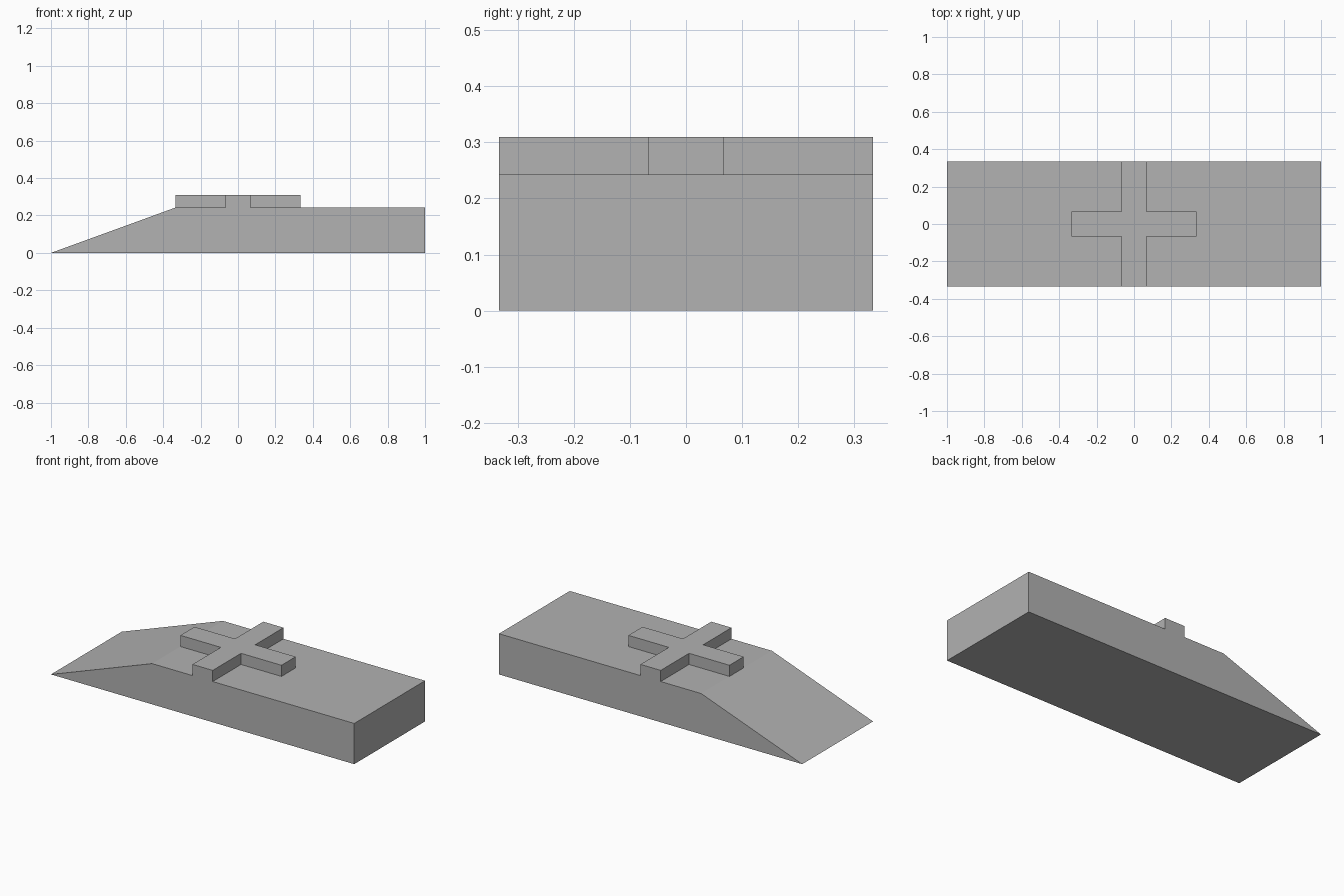
import bpy
import bmesh
from mathutils import Vector

cube = bpy.data.objects.get("Cube")
if cube:
    bpy.data.objects.remove(cube, do_unlink=True)

THIRD = 1 / 3      # half width, also half length of the cross arms
ARM = 1 / 15       # half thickness of the cross arms
DECK = 0.2427      # height of the flat deck
TOP = 0.3093       # height of the raised cross

grey = bpy.data.materials.new("plain grey")
grey.use_nodes = True
grey.diffuse_color = (0.445, 0.445, 0.445, 1)
grey.node_tree.nodes["Principled BSDF"].inputs["Base Color"].default_value = grey.diffuse_color


def prism(name, outline, offset, open_base=False):
    """Extrude a flat outline along offset into a solid."""
    bm = bmesh.new()
    base = bm.faces.new([bm.verts.new(p) for p in outline])
    cap = bmesh.ops.extrude_face_region(bm, geom=[base], use_keep_orig=True)
    moved = [v for v in cap["geom"] if isinstance(v, bmesh.types.BMVert)]
    bmesh.ops.translate(bm, verts=moved, vec=Vector(offset))
    bmesh.ops.recalc_face_normals(bm, faces=bm.faces)
    if open_base:
        bmesh.ops.delete(bm, geom=[base], context="FACES_ONLY")
    mesh = bpy.data.meshes.new(name)
    bm.to_mesh(mesh)
    bm.free()
    mesh.materials.append(grey)
    obj = bpy.data.objects.new(name, mesh)
    bpy.context.collection.objects.link(obj)
    return obj


# Block with a long ramp at its right end
side = [(-1, 0), (1, 0), (1, DECK), (-THIRD, DECK)]
prism("ramped_block", [(x, -THIRD, z) for x, z in side], (0, 2 * THIRD, 0))

# Raised cross on the deck: one quarter turned four times
cross = []
corner = [(THIRD, -ARM), (THIRD, ARM), (ARM, ARM)]
for turn in range(4):
    cross += [(x, y, DECK) for x, y in corner]
    corner = [(-y, x) for x, y in corner]
prism("raised_cross", cross, (0, 0, TOP - DECK), open_base=True)
